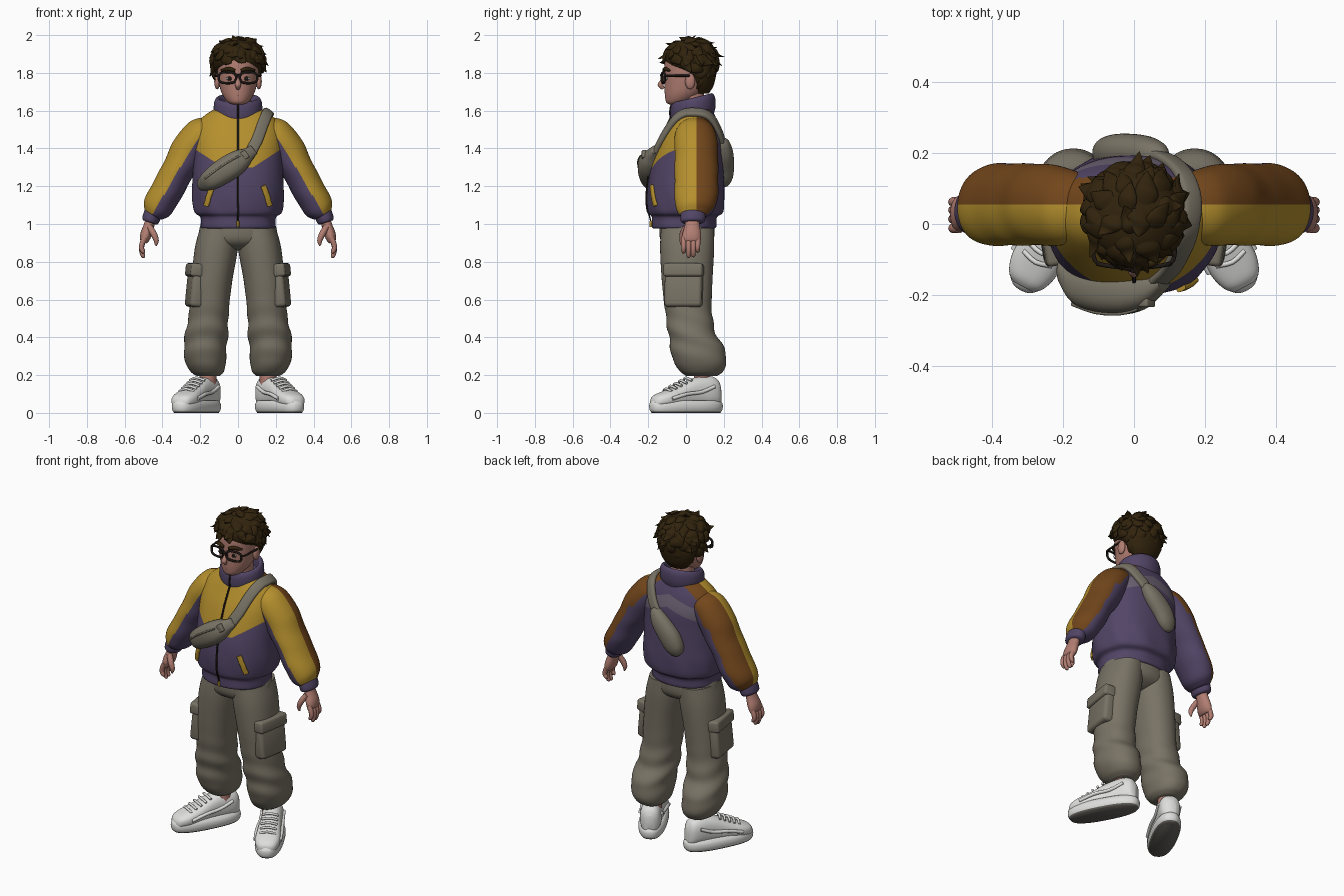
import bpy, bmesh, math, random
from mathutils import Vector, Matrix
from mathutils.bvhtree import BVHTree

random.seed(4)
V = Vector


def mat(name, r, g, b):
    lin = [((c / 255 + 0.055) / 1.055) ** 2.4 for c in (r, g, b)]
    m = bpy.data.materials.new(name)
    m.diffuse_color = (*lin, 1)
    return m


SKIN = mat("skin", 178, 126, 114)
HAIR = mat("dark brown hair", 49, 35, 13)
BLACK = mat("black", 30, 24, 20)
PURPLE = mat("purple cloth", 82, 69, 102)
YELLOW = mat("mustard cloth", 180, 143, 45)
BROWN = mat("brown cloth", 114, 70, 27)
MAUVE = mat("mauve cloth", 106, 97, 113)
KHAKI = mat("khaki cloth", 121, 115, 101)
WHITE = mat("white rubber", 222, 222, 220)
GREY = mat("grey sole", 100, 98, 92)


def finish(name, bm, mats, rule=None, cuts=()):
    for co, no in cuts:
        bmesh.ops.bisect_plane(bm, geom=bm.verts[:] + bm.edges[:] + bm.faces[:], plane_co=co, plane_no=no)
    bmesh.ops.recalc_face_normals(bm, faces=bm.faces)
    for f in bm.faces:
        f.smooth = True
        if rule:
            f.material_index = rule(f.calc_center_median(), f.normal)
    me = bpy.data.meshes.new(name)
    bm.to_mesh(me)
    bm.free()
    me.set_sharp_from_angle(angle=math.radians(55))
    for m in mats:
        me.materials.append(m)
    o = bpy.data.objects.new(name, me)
    bpy.context.collection.objects.link(o)
    return o


def mirror(o):
    o.modifiers.new("mirror", 'MIRROR')
    return o


def sample(rows, k):
    """Catmull-Rom through rows of numbers, k steps per span."""
    out, n = [], len(rows)
    for i in range(n - 1):
        a, b, c, d = rows[max(i - 1, 0)], rows[i], rows[i + 1], rows[min(i + 2, n - 1)]
        for j in range(k):
            t = j / k
            out.append([0.5 * (2 * q + (r - p) * t + (2 * p - 5 * q + 4 * r - s) * t * t
                        + (3 * q - p - 3 * r + s) * t ** 3) for p, q, r, s in zip(a, b, c, d)])
    return out + [list(rows[-1])]


def loft(name, rings, mats, rule=None, n=32, k=4, e=1.0, fold=None, cuts=()):
    """Skin over rings (centre, U, V) with superellipse sections."""
    bm, prev = bmesh.new(), None
    pw = lambda a: math.copysign(abs(a) ** e, a)
    for r in sample([[*c, *u, *v] for c, u, v in rings], k):
        c, u, v = V(r[:3]), V(r[3:6]), V(r[6:])
        row = []
        for i in range(n):
            a = 2 * math.pi * i / n
            s = 1 + (fold(c.z, a) if fold else 0)
            row.append(bm.verts.new(c + (u * pw(math.cos(a)) + v * pw(math.sin(a))) * s))
        if prev:
            for i in range(n):
                bm.faces.new((prev[i], prev[i - 1], row[i - 1], row[i]))
        else:
            bm.faces.new(row)
        prev = row
    bm.faces.new(prev)
    return finish(name, bm, mats, rule, cuts)


def flat(rows, tilt=0):
    """Horizontal rings from (cx, cy, z, rx, ry)."""
    return [(V((x, y, z)), V((rx, 0, 0)), V((0, ry, tilt))) for x, y, z, rx, ry in rows]


def tangents(ps):
    return [(ps[min(i + 1, len(ps) - 1)] - ps[max(i - 1, 0)]).normalized() for i in range(len(ps))]


def limb(rows):
    """Rings along a path in the xz plane from (x, z, in-plane radius, y radius, cy)."""
    ps = [V((r[0], 0, r[1])) for r in rows]
    return [(p + V((0, r[4], 0)), V((-t.z, 0, t.x)) * r[2], V((0, r[3], 0)))
            for p, t, r in zip(ps, tangents(ps), rows)]


def tube(name, pts, rad, m, ref=(0, 0, 1), k=3, n=10):
    ps = [V(p) for p in pts]
    rad = rad if isinstance(rad, (list, tuple)) else [rad] * len(ps)
    rings = []
    for p, t, r in zip(ps, tangents(ps), rad):
        u = t.cross(V(ref)).normalized()
        rings.append((p, u * r, u.cross(t) * r))
    return loft(name, rings, [m], k=k, n=n)


def ball(name, c, r, m):
    bm = bmesh.new()
    bmesh.ops.create_uvsphere(bm, u_segments=20, v_segments=12, radius=1,
                              matrix=Matrix.Translation(c) @ Matrix.Diagonal((*r, 1)))
    return finish(name, bm, [m])


def box(name, c, d, m, rz=0, ry=0, bevel=0.012):
    bm = bmesh.new()
    bmesh.ops.create_cube(bm, size=1, matrix=Matrix.Diagonal((*d, 1)))
    bmesh.ops.bevel(bm, geom=bm.edges[:], offset=bevel, segments=3, affect='EDGES', profile=0.5)
    bm.transform(Matrix.Translation(c) @ Matrix.Rotation(rz, 4, 'Z') @ Matrix.Rotation(ry, 4, 'Y'))
    return finish(name, bm, [m])


# Jacket body: colour-blocked chest, shoulder stripe and back yoke
def jacket_rule(p, n):
    x = abs(p.x)
    if p.y < 0.055:
        return 1 if p.z > max(1.30, 1.248 + 0.65 * x) else 0
    if p.z > 1.48 and p.y < 0.13 and n.z > .2:
        return 2
    return 3 if p.y > 0.09 and 1.475 < p.z + 0.35 * x < 1.545 else 0


CLOTH = [PURPLE, YELLOW, BROWN, MAUVE]
SEAMS = [((0, 0, 1.3), (0, 0, 1)), ((0, .055, 0), (0, 1, 0))] + [
    ((0, 0, z), (s, 0, 1)) for z, s in ((1.248, .65), (1.248, -.65), (1.475, .35), (1.475, -.35),
                                        (1.545, .35), (1.545, -.35))]
jacket = loft("jacket_body", flat([
    (0, -.01, .975, .185, .155), (0, -.01, .985, .198, .17), (0, -.008, 1.035, .2, .172),
    (0, 0, 1.065, .232, .198), (0, 0, 1.15, .243, .205), (0, .002, 1.25, .24, .198),
    (0, .012, 1.35, .238, .183), (0, .028, 1.45, .236, .163), (0, .038, 1.53, .216, .132),
    (0, .042, 1.58, .17, .109), (0, .045, 1.615, .11, .09)]), CLOTH, jacket_rule, n=96, k=6, e=.9,
    fold=lambda z, a: .012 * math.sin(9 * a + 14 * z) * math.exp(-((z - 1.1) / .1) ** 2), cuts=SEAMS)
bvh = BVHTree.FromPolygons([v.co for v in jacket.data.vertices],
                           [p.vertices for p in jacket.data.polygons])


def ribbon(name, pts, w, th, m, off=0.004):
    """Flat band laid on the jacket body."""
    hits = [bvh.find_nearest(V(p))[:2] for p in sample(pts, 4)]
    ps = [a + b * off for a, b in hits]
    return loft(name, [(p, t.cross(b).normalized() * w, b * th) for p, t, (a, b)
                in zip(ps, tangents(ps), hits)], [m], k=2, n=16, e=.6)


loft("collar", flat([(0, .037, 1.55, .115, .108), (0, .037, 1.595, .128, .119), (0, .037, 1.645, .126, .117),
     (0, .037, 1.668, .112, .103), (0, .037, 1.655, .096, .09), (0, .037, 1.6, .088, .085)], .024), [PURPLE], n=48)
ribbon("zip", [(0, -.2, .985), (0, -.22, 1.1), (0, -.21, 1.25), (0, -.16, 1.4), (0, -.12, 1.5), (0, -.08, 1.56)],
       .005, .004, BLACK)
tube("collar_zip", [(0, -.075, 1.535), (0, -.084, 1.58), (0, -.081, 1.62), (0, -.068, 1.642)], .005, BLACK, (1, 0, 0))
tube("zip_pull", [(0, -.186, .985), (0, -.187, 1.015)], .007, YELLOW, (1, 0, 0))
mirror(ribbon("pocket_welt", [(.195, -.2, 1.09), (.168, -.2, 1.15), (.142, -.2, 1.205)], .015, .008, YELLOW))


# Sleeves, cuffs and hands
def sleeve_rule(p, n):
    d = n.x * .85 + n.z * .5
    if p.y < .055:
        return 1 if d > .5 * (1.25 - p.z) else 0
    return 2 if d > (.2 if p.z < 1.4 else -.1) else 0


mirror(loft("sleeve", limb([
    (.12, 1.505, .068, .085, .05), (.195, 1.475, .09, .108, .05), (.26, 1.385, .097, .115, .055),
    (.32, 1.28, .086, .115, .055), (.38, 1.17, .085, .116, .055), (.425, 1.09, .08, .105, .05),
    (.445, 1.055, .058, .082, .043), (.452, 1.04, .04, .06, .04)]), CLOTH, sleeve_rule, n=96, k=10,
    fold=lambda z, a: .012 * math.sin(45 * z + 2 * math.cos(a)), cuts=SEAMS[1:2]))
mirror(loft("cuff", limb([(.446, 1.07, .04, .06, .04), (.45, 1.058, .047, .067, .038), (.463, 1.02, .046, .065, .036),
                          (.467, 1.008, .038, .055, .035)]), [PURPLE]))
mirror(loft("palm", limb([(.457, 1.04, .028, .036, .035), (.472, .99, .028, .04, .033), (.487, .945, .03, .05, .03),
                          (.495, .915, .024, .05, .028), (.498, .9, .014, .042, .028)]), [SKIN]))
for i, (y, tip) in enumerate([(-.012, .845), (.014, .822), (.039, .826), (.062, .85)]):
    mirror(tube("finger", [(.492, y, .93), (.506, y, .9), (.511, y, (.9 + tip) / 2), (.502, y, tip + .008),
                           (.495, y, tip)], [.014, .0145, .013, .011, .004], SKIN, (0, 1, 0)))
mirror(tube("thumb", [(.468, .0, .985), (.445, -.018, .945), (.432, -.022, .91), (.435, -.022, .885)],
            [.016, .017, .013, .005], SKIN, (0, 1, 0)))

# Cross-body bag, strap and back pad
loft("bag", limb([(-.212, 1.195, .012, .02, -.13), (-.2, 1.202, .03, .035, -.14), (-.16, 1.225, .052, .052, -.175),
     (-.10, 1.265, .064, .06, -.19), (-.03, 1.31, .066, .06, -.195), (.02, 1.345, .055, .052, -.19),
     (.055, 1.37, .036, .035, -.18), (.085, 1.395, .026, .015, -.168)]), [KHAKI], n=40, k=5, e=.85)
tube("bag_zip", [(-.175, -.226, 1.24), (-.11, -.249, 1.29), (-.04, -.253, 1.335), (.01, -.24, 1.362)], .005, KHAKI)
box("bag_buckle", (.035, -.222, 1.365), (.035, .025, .045), KHAKI, 0, -.6, .006)
ribbon("strap", [(.06, -.2, 1.37), (.105, -.16, 1.45), (.14, -.1, 1.54), (.165, -.02, 1.6), (.17, .06, 1.6),
                 (.15, .13, 1.57), (.11, .2, 1.49), (.05, .25, 1.4), (.0, .25, 1.33)], .03, .014, KHAKI, .006)
loft("back_pad", limb([(.085, 1.45, .015, .02, .19), (.07, 1.43, .035, .035, .195), (.03, 1.38, .055, .046, .203),
     (-.03, 1.31, .062, .05, .205), (-.065, 1.25, .056, .046, .202), (-.085, 1.215, .035, .03, .2),
     (-.092, 1.203, .01, .015, .2)]), [KHAKI], n=40, e=.9)

# Baggy trousers with cargo pockets
loft("hips", flat([(0, .005, 1.03, .18, .14), (0, .005, .99, .2, .146), (0, .005, .93, .211, .144),
                   (0, .005, .895, .205, .125), (0, .005, .87, .12, .085), (0, .005, .86, .04, .05)]), [KHAKI], n=48)
mirror(loft("trouser_leg", flat([
    (.1, .008, .98, .1, .14), (.115, .006, .87, .114, .143), (.138, .006, .7, .108, .134),
    (.152, .012, .55, .104, .124), (.165, .03, .43, .112, .125), (.174, .062, .335, .113, .143),
    (.171, .075, .265, .106, .138), (.163, .083, .218, .088, .112), (.158, .083, .195, .06, .08)]),
    [KHAKI], n=48, k=8, e=.92,
    fold=lambda z, a: .04 * math.exp(-((z - .42) / .13) ** 2) * math.sin(50 * z + 2.5 * math.sin(a))))
mirror(box("cargo_pocket", (.226, -.012, .66), (.07, .2, .2), KHAKI, -.16, -.1, .02))
mirror(box("pocket_flap", (.222, -.012, .755), (.085, .21, .07), KHAKI, -.16, -.1, .014))

# Chunky trainers, turned outwards
mirror(tube("ankle", [(.16, .085, .12), (.16, .085, .26)], .045, SKIN, (0, 1, 0)))
turn = Matrix.Translation((.22, 0, 0)) @ Matrix.Rotation(math.radians(28), 4, 'Z')
shoe = [loft("sole", flat([(0, 0, 0, .068, .198), (0, 0, .012, .076, .208), (0, 0, .03, .08, .212),
                           (0, 0, .05, .077, .21), (0, 0, .066, .066, .198)]), [WHITE, GREY],
             lambda p, n: int(p.z < .01), n=48, e=.8)]
upper = [(-.2, .03, .075), (-.18, .054, .095), (-.13, .07, .115), (-.06, .068, .14), (.01, .062, .172),
         (.07, .06, .19), (.14, .06, .195), (.18, .05, .178), (.2, .025, .14)]
shoe.append(loft("shoe_upper", [(V((0, y, (t + .03) / 2)), V((w, 0, 0)), V((0, 0, (t - .03) / 2)))
                                for y, w, t in upper], [WHITE], n=40, e=.8))
for i in range(5):
    y, z = -.11 + .03 * i, .122 + .0145 * i
    shoe.append(tube("lace", [(-.045, y, z - .008), (0, y - .012, z + .006), (.045, y, z - .008)], .007, WHITE))
for s in (-1, 1):
    shoe.append(tube("side_overlay", [(s * .07, -.12, .075), (s * .071, -.03, .1), (s * .063, .06, .11),
                                      (s * .06, .14, .14)], .01, WHITE))
for o in shoe:
    o.data.transform(turn)
    mirror(o)

# Head, face and glasses
tube("neck", [(0, .04, 1.54), (0, .03, 1.7)], .068, SKIN, (0, 1, 0))
loft("head", flat([(0, -.05, 1.632, .03, .035), (0, -.04, 1.645, .055, .065), (0, -.015, 1.685, .083, .097),
     (0, .008, 1.74, .1, .122), (0, .015, 1.8, .108, .13), (0, .02, 1.87, .11, .13), (0, .025, 1.93, .08, .1),
     (0, .03, 1.95, .02, .02)]), [SKIN], n=48)
tube("nose", [(0, -.105, 1.79), (0, -.122, 1.76), (0, -.135, 1.735), (0, -.12, 1.716)],
     [.01, .013, .016, .009], SKIN, (1, 0, 0))
tube("mouth", [(-.028, -.1, 1.676), (0, -.109, 1.679), (.028, -.1, 1.676)], .003, BROWN)
mirror(ball("ear", (.11, .022, 1.755), (.016, .027, .042), SKIN))
mirror(ball("eye", (.045, -.103, 1.77), (.02, .005, .009), WHITE))
mirror(ball("iris", (.045, -.107, 1.77), (.012, .005, .011), BLACK))
mirror(tube("eyebrow", [(.016, -.116, 1.812), (.05, -.11, 1.821), (.09, -.086, 1.812)], [.008, .012, .005], HAIR))
sq = lambda a: math.copysign(abs(a) ** .7, a)
rim = [(.056 + .046 * sq(math.cos(a)), -.128 + .008 * (1 + math.cos(a)), 1.775 + .029 * sq(math.sin(a)))
       for a in [i * math.pi / 10 for i in range(21)]]
mirror(tube("glasses_rim", rim, .0065, BLACK, (0, 1, 0)))
tube("glasses_bridge", [(-.014, -.128, 1.783), (0, -.132, 1.788), (.014, -.128, 1.783)], .006, BLACK)
mirror(tube("glasses_temple", [(.1, -.112, 1.785), (.114, -.09, 1.785), (.12, .02, 1.785)], .006, BLACK))

# Hair: cap plus loose curled locks
loft("hair_cap", flat([(0, .08, 1.69, .06, .04), (0, .083, 1.73, .093, .062), (0, .075, 1.79, .12, .085),
     (0, .035, 1.835, .131, .13), (0, .026, 1.88, .137, .137), (0, .026, 1.93, .12, .123),
     (0, .026, 1.965, .075, .08), (0, .026, 1.978, .02, .02)]), [HAIR], n=48)
N = 95
for i in range(N):
    z = 1 - 2 * (i + .5) / N
    a, r = i * 2.39996, math.sqrt(1 - z * z)
    d = V((r * math.cos(a), r * math.sin(a), z))
    if z < -.8 or (d.y < -.3 and z < .1) or (d.y < .3 and z < -.2):
        continue
    p = V((0, .026, 1.868)) + V((d.x * .132, d.y * .133, d.z * (.11 if z > 0 else .18)))
    swirl = V((random.uniform(-1, 1), random.uniform(-1, 1), random.uniform(-.3, .5)))
    t = V((0, 0, -1)) + swirl * .8 + V((-d.y, d.x, 0)) * .5
    t = (t - d * t.dot(d)).normalized()
    ln = random.uniform(.055, .085)
    if d.y < -.3 and z < .5:
        ln *= .75
    side = t.cross(d) * random.uniform(-.02, .02)
    pts = [p - d * .014 - t * .02, p + d * .004 + t * ln * .25, p + d * .005 + t * ln * .65 + side * .4,
           p + d * (random.uniform(.0, .028) if z > -.1 else -.004) + t * ln + side]
    for j, q in enumerate(pts):
        q.z = min(q.z, 1.978 if j < 3 else 1.999)
    w = random.uniform(.026, .038)
    loft("hair_lock", [(q, t.cross(d) * w * s, d * w * .42 * s) for q, s in zip(pts, (.7, 1, .7, .05))],
         [HAIR], n=12, k=4)
